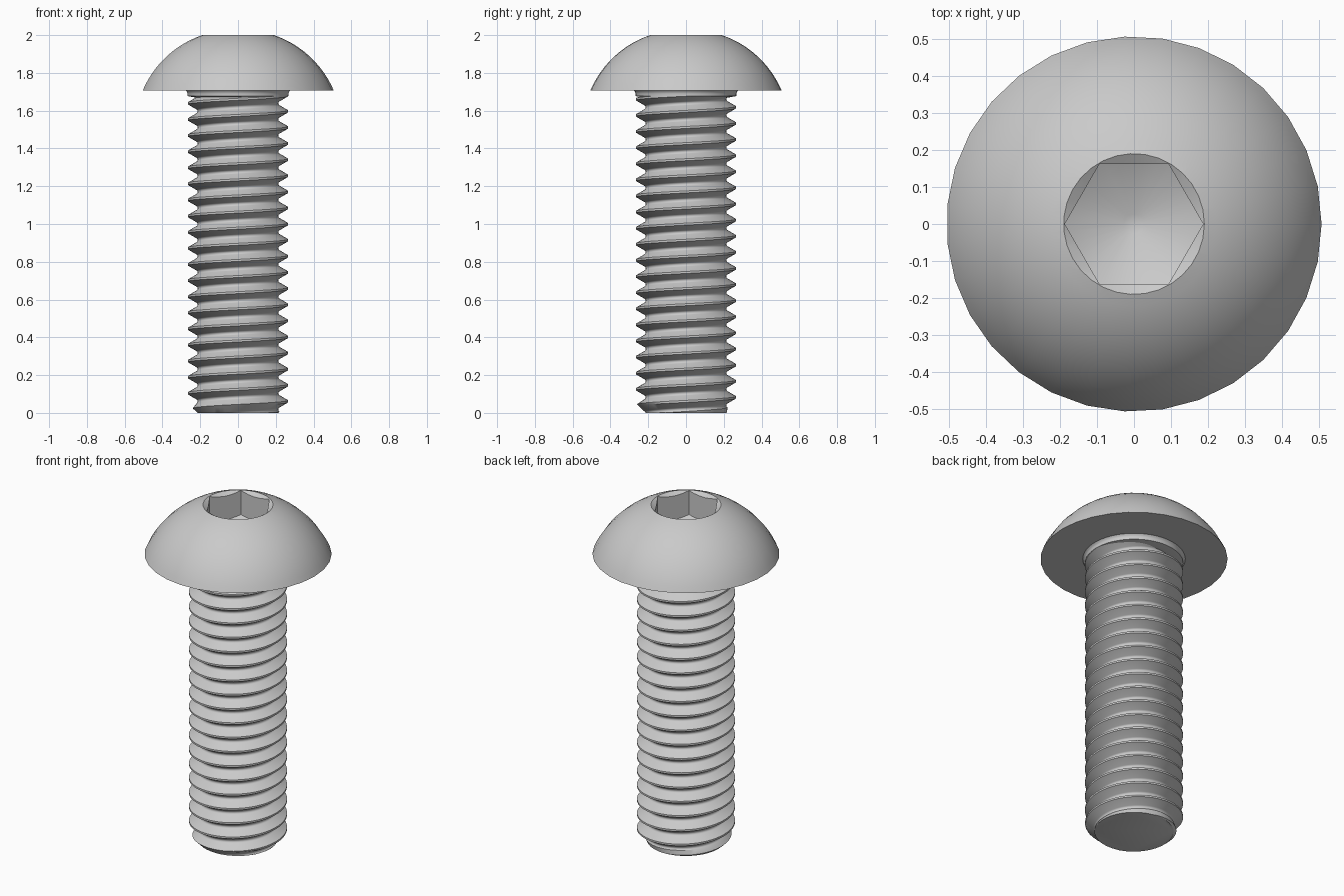
import bpy
import bmesh
from math import sin, cos, tau, radians

if "Cube" in bpy.data.objects:
    bpy.data.objects.remove(bpy.data.objects["Cube"])

HEAD_R, HEAD_Z, TOP = 0.507, 1.707, 2.0
SHAFT_R, TIP_R = 0.2655, 0.215
PITCH = 0.0853
SIDES = 31

steel = bpy.data.materials.new("steel grey")
steel.use_nodes = True
GREY = (0.59, 0.59, 0.59, 1)
steel.diffuse_color = GREY
steel.node_tree.nodes["Principled BSDF"].inputs["Base Color"].default_value = GREY


def finish(name, bm):
    bmesh.ops.remove_doubles(bm, verts=bm.verts, dist=0.0001)
    bmesh.ops.recalc_face_normals(bm, faces=bm.faces)
    mesh = bpy.data.meshes.new(name)
    bm.to_mesh(mesh)
    bm.free()
    mesh.materials.append(steel)
    obj = bpy.data.objects.new(name, mesh)
    bpy.context.collection.objects.link(obj)
    return obj


def lathe(name, profile, sides):
    """Solid of revolution from (radius, z) points, capped at both ends."""
    bm = bmesh.new()
    rings = [[bm.verts.new((r * cos(tau * i / sides), r * sin(tau * i / sides), z))
              for i in range(sides)] for r, z in profile]
    for a, b in zip(rings, rings[1:]):
        for i in range(sides):
            j = (i + 1) % sides
            bm.faces.new((a[i], a[j], b[j], b[i]))
    bm.faces.new(rings[0])
    bm.faces.new(rings[-1])
    return finish(name, bm)


def select_only(obj):
    bpy.ops.object.select_all(action="DESELECT")
    obj.select_set(True)
    bpy.context.view_layer.objects.active = obj


def combine(obj, other, operation):
    mod = obj.modifiers.new(operation, "BOOLEAN")
    mod.operation, mod.object, mod.solver = operation, other, "EXACT"
    select_only(obj)
    bpy.ops.object.modifier_apply(modifier=mod.name)
    bpy.data.objects.remove(other)


def smooth(obj, angle):
    select_only(obj)
    bpy.ops.object.shade_smooth_by_angle(angle=radians(angle))


# Domed head: circular arc from the rim up to the socket mouth
MOUTH_R = 0.19
dome_r = 0.53
mid_r, mid_z = (HEAD_R + MOUTH_R) / 2, (HEAD_Z + TOP) / 2
dr, dz = HEAD_R - MOUTH_R, TOP - HEAD_Z
chord = (dr * dr + dz * dz) ** 0.5
reach = (dome_r ** 2 - chord ** 2 / 4) ** 0.5
centre_r, centre_z = mid_r - reach * dz / chord, mid_z - reach * dr / chord
arc = []
for k in range(13):
    t = k / 12
    r, z = HEAD_R - dr * t - centre_r, HEAD_Z + dz * t - centre_z
    s = dome_r / (r * r + z * z) ** 0.5
    arc.append((centre_r + r * s, centre_z + z * s))
head = lathe("button_head", arc, SIDES)

# Hexagonal socket with a drilled cone floor and a countersunk mouth
hexagon = lathe("socket_hexagon", [(0.187, 1.6), (0.187, 2.1)], 6)
drill = lathe("socket_drill", [(0.027, 1.775), (0.2, 1.86), (0.2, 2.05)], SIDES)
combine(hexagon, drill, "INTERSECT")
combine(head, hexagon, "DIFFERENCE")
mouth = lathe("socket_mouth", [(0.15, 1.975), (0.2, 2.006)], SIDES)
combine(head, mouth, "DIFFERENCE")
smooth(head, 28)

# Thread section as (phase, radius): flat crest, sixty degree flanks, rounded root
SHAFT_TOP, SEGMENTS = 1.685, 60
CREST_Z = 0.061
round_r = 0.144 * PITCH
root_centre = SHAFT_R - 0.613 * PITCH + round_r
wave = [(-0.0625, SHAFT_R), (0.0625, SHAFT_R)]
for angle in range(-60, 61, 20):
    a = radians(angle)
    wave.append((0.5 + round_r * sin(a) / PITCH, root_centre - round_r * cos(a)))

# Threaded shaft: one helical sheet, trimmed at the tip chamfer and at the neck
rows = int(SHAFT_TOP / PITCH + 5) * len(wave)
bm = bmesh.new()


def thread_vert(i, row):
    phase, r = wave[row % len(wave)]
    a = tau * i / SEGMENTS
    z = CREST_Z + PITCH * (row // len(wave) - 3 + phase + i / SEGMENTS)
    z = min(max(z, 0), SHAFT_TOP)
    r = min(r, TIP_R + z) if z > 0 else TIP_R - 0.002
    return bm.verts.new((r * cos(a), r * sin(a), z))


columns = [[thread_vert(i, row) for row in range(rows)] for i in range(SEGMENTS + 1)]
for a, b in zip(columns, columns[1:]):
    for j in range(rows - 1):
        bm.faces.new((a[j], b[j], b[j + 1], a[j + 1]))
bmesh.ops.remove_doubles(bm, verts=bm.verts, dist=0.0001)
tip = [v for v in bm.verts if v.co.z < 0.00001]
bmesh.ops.contextual_create(bm, geom=[e for e in bm.edges
                                      if e.is_boundary and all(v in tip for v in e.verts)])
shaft = finish("threaded_shaft", bm)
smooth(shaft, 30)

# Neck with a small fillet under the head
neck = lathe("neck_fillet", [(0.215, 1.668), (0.267, 1.677), (0.267, 1.69), (0.27, 1.7),
                             (0.279, 1.708)], 62)
smooth(neck, 40)
